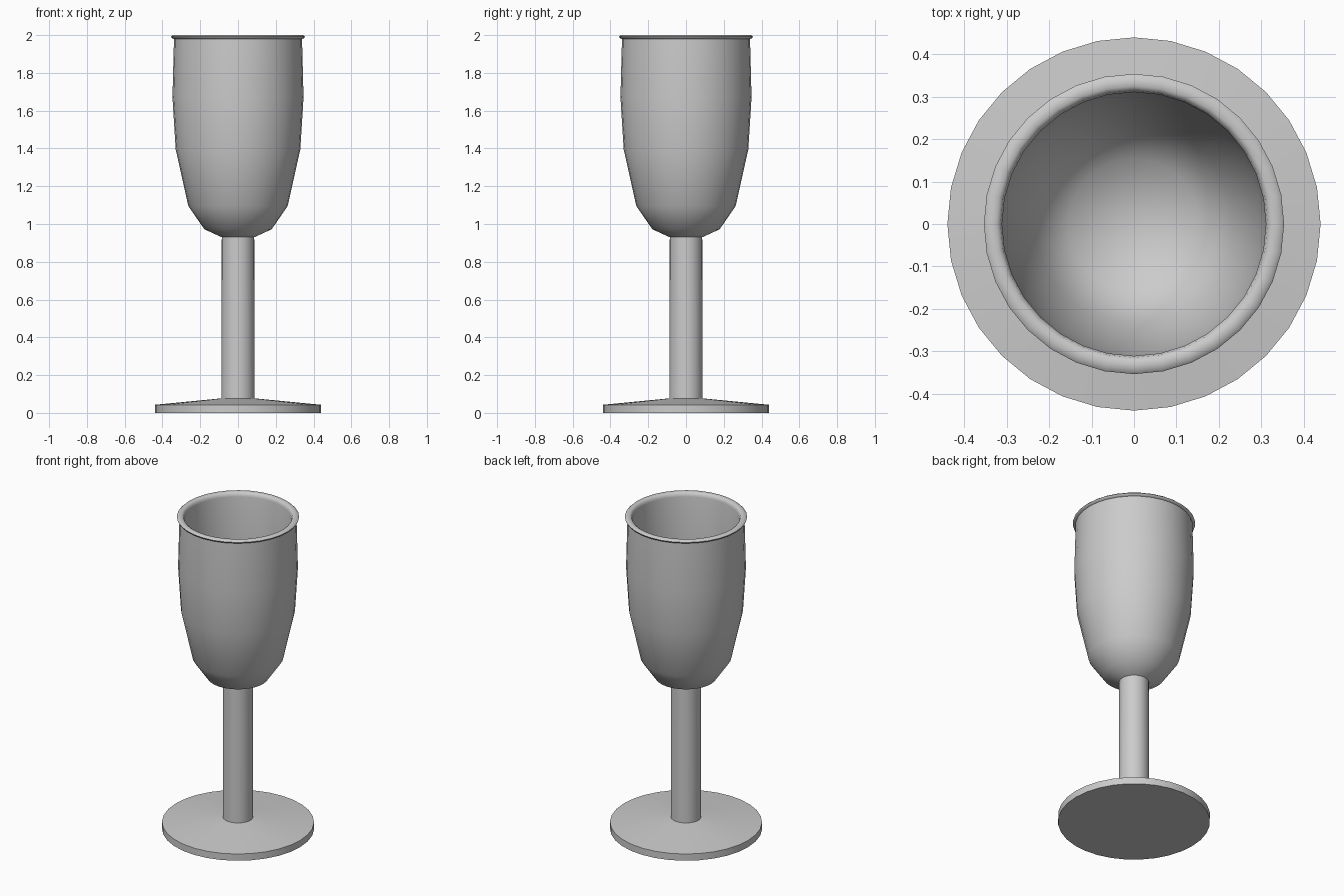
import bpy
import bmesh
from math import radians, tau

if "Cube" in bpy.data.objects:
    bpy.data.objects.remove(bpy.data.objects["Cube"])

SIDES = 32


def lathe(name, profile, angle=35):
    """Revolve (radius, height) points around z; the ends lie on the axis."""
    bm = bmesh.new()
    verts = [bm.verts.new((r, 0, z)) for r, z in profile]
    edges = [bm.edges.new(pair) for pair in zip(verts, verts[1:])]
    bmesh.ops.spin(bm, geom=verts + edges, axis=(0, 0, 1), cent=(0, 0, 0),
                   angle=tau, steps=SIDES, use_merge=True)
    bmesh.ops.remove_doubles(bm, verts=bm.verts[:], dist=0.0005)
    bmesh.ops.recalc_face_normals(bm, faces=bm.faces[:])
    mesh = bpy.data.meshes.new(name)
    bm.to_mesh(mesh)
    bm.free()
    obj = bpy.data.objects.new(name, mesh)
    bpy.context.collection.objects.link(obj)
    bpy.ops.object.select_all(action='DESELECT')
    obj.select_set(True)
    bpy.context.view_layer.objects.active = obj
    bpy.ops.object.shade_smooth_by_angle(angle=radians(angle))
    return obj


# Foot, stem and hollow bowl share one continuous turned profile
foot = [(0, 0), (0.44, 0), (0.44, 0.043)]
stem = [(0.088, 0.077), (0.086, 0.93)]
bowl_outside = [(0.178, 0.972), (0.263, 1.095), (0.33, 1.395),
                (0.347, 1.67), (0.339, 1.98)]
rim = [(0.35, 1.984), (0.354, 1.992), (0.345, 2.0), (0.325, 2.0), (0.315, 1.993)]
bowl_inside = [(0.311, 1.975), (0.317, 1.67), (0.30, 1.40),
               (0.235, 1.12), (0.155, 1.015), (0, 0.985)]

lathe("goblet", foot + stem + bowl_outside + rim + bowl_inside, 45)
